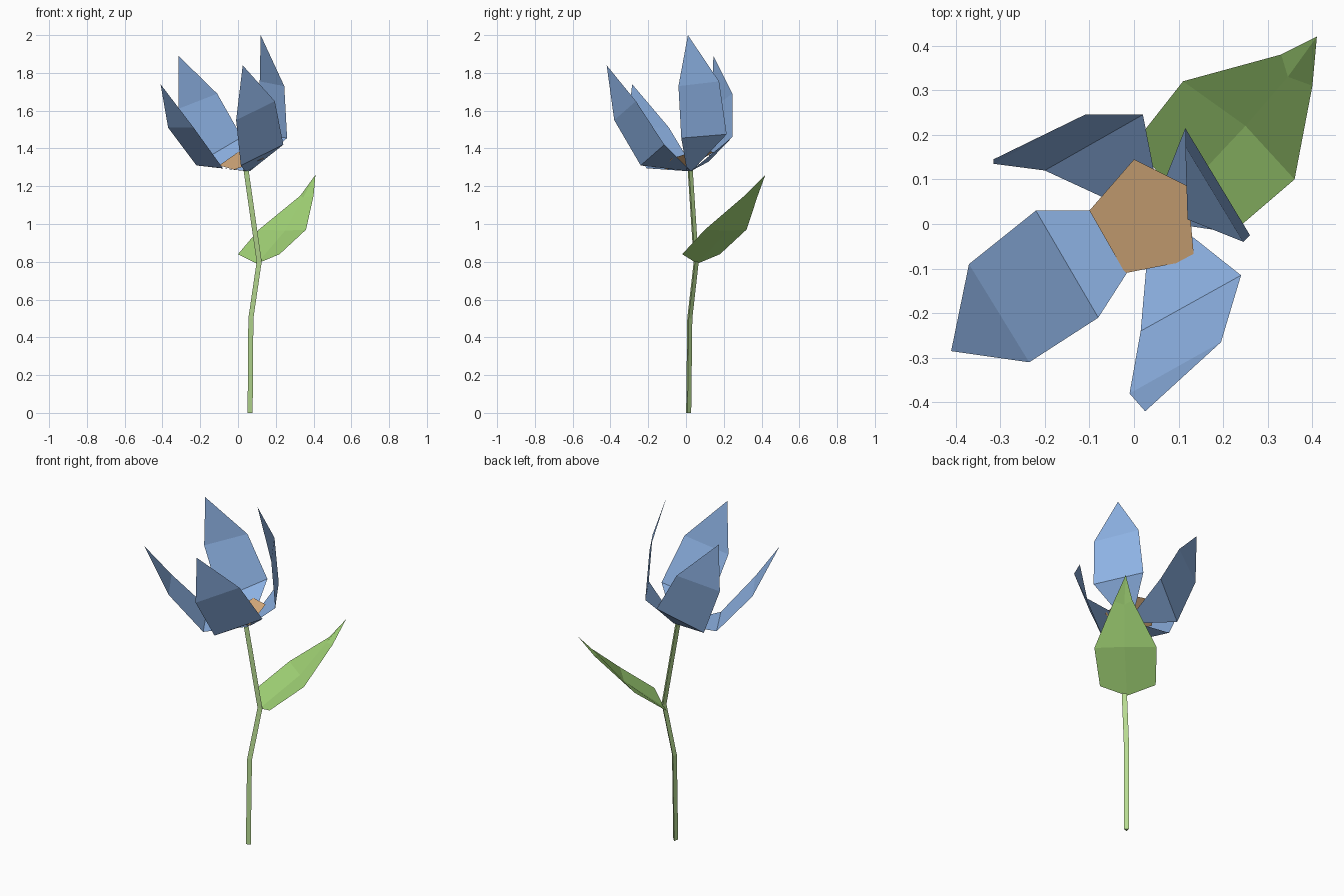
import bpy, math

if "Cube" in bpy.data.objects:
    bpy.data.objects.remove(bpy.data.objects["Cube"])


def material(name, rgb):
    lin = [((c / 255 + 0.055) / 1.055) ** 2.4 for c in rgb]
    m = bpy.data.materials.new(name)
    m.diffuse_color = (*lin, 1)
    m.use_nodes = True
    m.node_tree.nodes["Principled BSDF"].inputs["Base Color"].default_value = m.diffuse_color
    return m


BLUE = material("petal_blue", (143, 180, 230))
LEAF = material("leaf_green", (162, 212, 118))
STEM = material("stem_green", (184, 220, 146))
TAN = material("center_tan", (222, 177, 128))


def build(name, verts, faces, mat):
    me = bpy.data.meshes.new(name)
    me.from_pydata(verts, [], faces)
    me.materials.append(mat)
    ob = bpy.data.objects.new(name, me)
    bpy.context.collection.objects.link(ob)
    return ob


def strip(name, rows, tip, mat):
    """Sheet lofted through rows of equal length, closing to a tip."""
    n = len(rows[0])
    verts = [p for r in rows for p in r] + [tip]
    faces = [(i * n + j, i * n + j + 1, (i + 1) * n + j + 1, (i + 1) * n + j)
             for i in range(len(rows) - 1) for j in range(n - 1)]
    last = (len(rows) - 1) * n
    faces += [(last + j, last + j + 1, len(verts) - 1) for j in range(n - 1)]
    return build(name, verts, faces, mat)


# Stem: bent triangular tube
path = [(0.062, 0.012, 0), (0.066, 0.018, 0.5), (0.11, 0.052, 0.8), (0.04, 0.02, 1.29)]
sv, sf = [], [(2, 1, 0), (9, 10, 11)]
for k, (x, y, z) in enumerate(path):
    for j in range(3):
        a = math.radians(225 + 120 * j)
        sv.append((x + 0.016 * math.cos(a), y + 0.016 * math.sin(a), z))
        if k < 3:
            b, n = k * 3, (j + 1) % 3
            sf.append((b + j, b + n, b + 3 + n, b + 3 + j))
build("stem", sv, sf, STEM)

# Leaf: folded sheet, three points per row
strip("leaf", [
    [(0.0, 0.18, 0.84), (0.10, 0.06, 0.79), (0.22, -0.02, 0.84)],
    [(0.11, 0.32, 0.97), (0.25, 0.22, 0.965), (0.36, 0.10, 0.97)],
    [(0.33, 0.38, 1.15), (0.345, 0.33, 1.14), (0.40, 0.31, 1.15)],
], (0.41, 0.42, 1.26), LEAF).data.flip_normals()

# Petals: left and right edge points of two rows, then the tip
petals = {
    "petal_front_left": [(-0.22, 0.03, 1.31), (-0.08, -0.21, 1.295),
                         (-0.37, -0.09, 1.51), (-0.235, -0.31, 1.51), (-0.41, -0.285, 1.74)],
    "petal_back_left": [(0.02, 0.245, 1.46), (-0.2, 0.12, 1.33),
                        (-0.11, 0.245, 1.69), (-0.315, 0.135, 1.61), (-0.315, 0.145, 1.89)],
    "petal_back_right": [(0.26, -0.025, 1.455), (0.115, 0.215, 1.475),
                         (0.245, -0.04, 1.73), (0.115, 0.175, 1.755), (0.12, 0.01, 2.0)],
    "petal_front_right": [(0.015, -0.24, 1.31), (0.24, -0.115, 1.42),
                          (-0.01, -0.38, 1.55), (0.195, -0.265, 1.65), (0.025, -0.42, 1.84)],
}
for name, (l1, r1, l2, r2, tip) in petals.items():
    dx, dy = l1[0] - r1[0], l1[1] - r1[1]
    s = 0.015 / math.hypot(dx, dy)
    base = [(0.05 + s * dx, 0.018 + s * dy, 1.28), (0.05 - s * dx, 0.018 - s * dy, 1.28)]
    strip(name, [base, [l1, r1], [l2, r2]], tip, BLUE).data.flip_normals()

# Flower centre: tilted pentagon
ring = [(0, 0.145), (-0.1, 0.03), (-0.02, -0.11), (0.135, -0.08), (0.12, 0.085)]
build("flower_center", [(x, y, 1.331 + 0.31 * x + 0.34 * y) for x, y in ring],
      [(0, 1, 2, 3, 4)], TAN)
